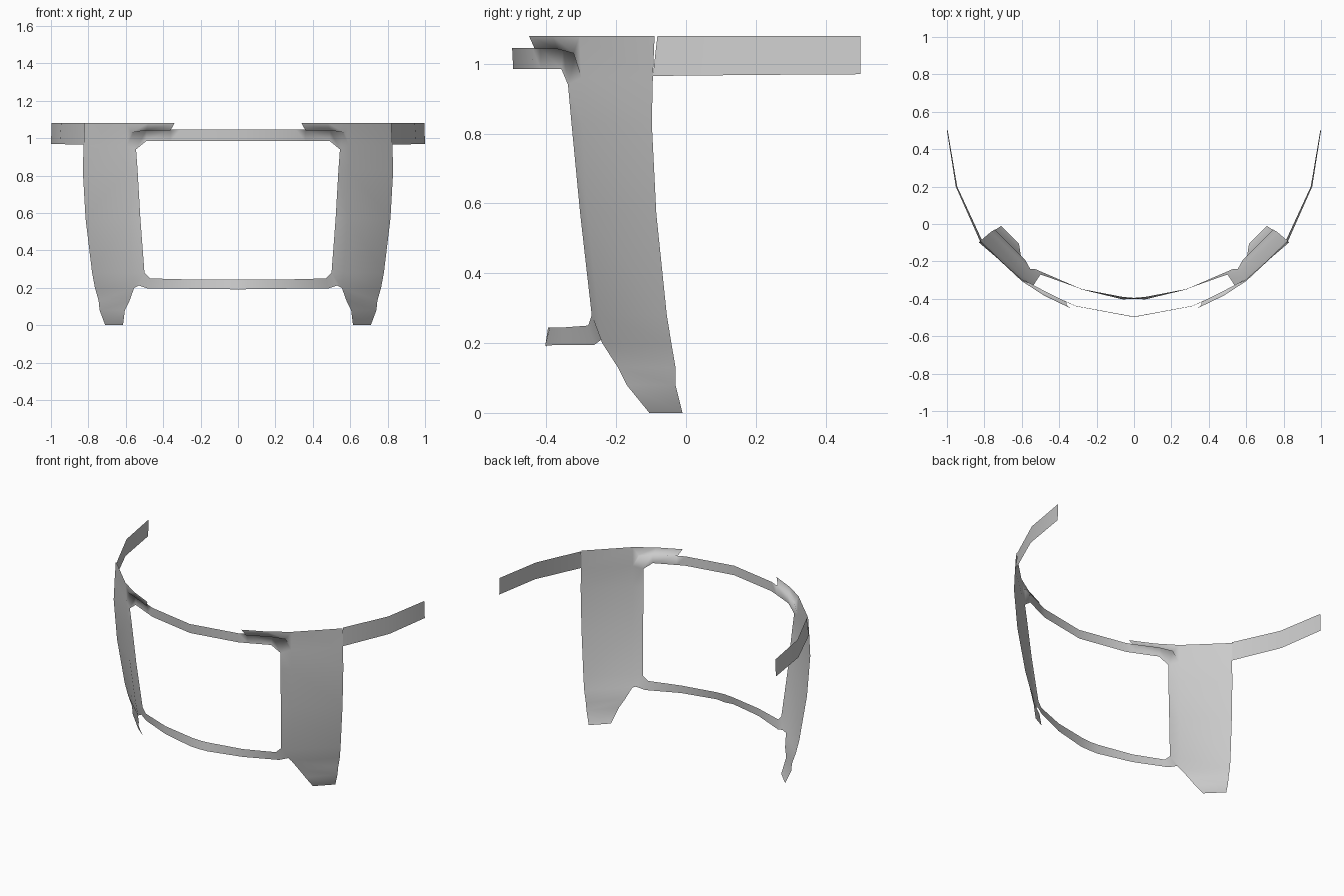
import bpy, bmesh

if "Cube" in bpy.data.objects:
    bpy.data.objects.remove(bpy.data.objects["Cube"])


def build(name, strips):
    """Skin quads between pairs of polylines, weld them and mirror across x."""
    bm = bmesh.new()
    for a, b in strips:
        va = [bm.verts.new(p) for p in a]
        vb = [bm.verts.new(p) for p in b]
        for i in range(len(a) - 1):
            quad = []
            for v in (va[i], va[i + 1], vb[i + 1], vb[i]):
                if all((v.co - q.co).length > 1e-4 for q in quad):
                    quad.append(v)
            bm.faces.new(quad)
    geom = bm.verts[:] + bm.edges[:] + bm.faces[:]
    dup = bmesh.ops.duplicate(bm, geom=geom)["geom"]
    copies = [g for g in dup if isinstance(g, bmesh.types.BMVert)]
    for v in copies:
        v.co.x = -v.co.x
    bmesh.ops.reverse_faces(bm, faces=[g for g in dup if isinstance(g, bmesh.types.BMFace)])
    bmesh.ops.remove_doubles(bm, verts=bm.verts[:], dist=1e-4)
    loose = [v for v in bm.verts if not v.link_faces]
    bmesh.ops.delete(bm, geom=loose, context='VERTS')
    bmesh.ops.recalc_face_normals(bm, faces=bm.faces[:])
    me = bpy.data.meshes.new(name)
    bm.to_mesh(me)
    bm.free()
    for p in me.polygons:
        p.use_smooth = True
    ob = bpy.data.objects.new(name, me)
    bpy.context.collection.objects.link(ob)
    return ob


# side panel: front crease and rear edge, from top to foot
crease = [(.60, -.305, 1.08), (.595, -.30, .96), (.592, -.297, .83), (.585, -.283, .57),
          (.565, -.25, .28), (.555, -.24, .20), (.58, -.195, .13), (.605, -.17, .08),
          (.615, -.105, 0)]
rear = [(.82, -.09, 1.08), (.825, -.095, .96), (.83, -.098, .83), (.815, -.085, .57),
        (.78, -.055, .28), (.765, -.042, .20), (.745, -.03, .13), (.74, -.03, .08),
        (.71, -.01, 0)]

# window jamb, from upper to lower corner
jamb = [(.545, -.338, .94), (.537, -.328, .83), (.522, -.303, .57), (.50, -.27, .28)]

# top bar with chamfered window corner
top_hi = [(0, -.498, 1.045), (.31, -.44, 1.045), (.36, -.418, 1.045),
          (.49, -.352, 1.043), (.56, -.315, 1.03), crease[1]]
top_lo = [(0, -.495, .985), (.31, -.438, .985), (.36, -.416, .985),
          (.49, -.357, .985), jamb[0], jamb[0]]

# brow flap standing just in front of the top bar
flap_lo = [(.36, -.433, 1.042), (.49, -.368, 1.042), (.57, -.322, 1.03), crease[1]]
flap_hi = [(.34, -.45, 1.08), (.48, -.383, 1.08), crease[0], crease[0]]
ledge = top_hi[2:]

# bottom bar with chamfered window corner
bot_hi = [(0, -.395, .245), (.06, -.39, .245), (.28, -.348, .245), (.47, -.28, .25),
          jamb[3], crease[4]]
bot_lo = [(0, -.40, .19), (.06, -.403, .193), (.28, -.35, .195), (.48, -.262, .195),
          (.53, -.24, .212), crease[5]]

build("visor_frame", [
    (crease, rear),
    (jamb, crease[1:5]),
    (top_hi, top_lo),
    (flap_hi, flap_lo),
    (ledge, flap_lo),
    (bot_hi, bot_lo),
])

# side straps running back from the panels
strap_hi = [(.815, -.082, 1.08), (.945, .20, 1.08), (.996, .5, 1.08)]
strap_lo = [(.822, -.095, .965), (.953, .20, .968), (1.0, .5, .97)]
build("side_straps", [(strap_hi, strap_lo)])
